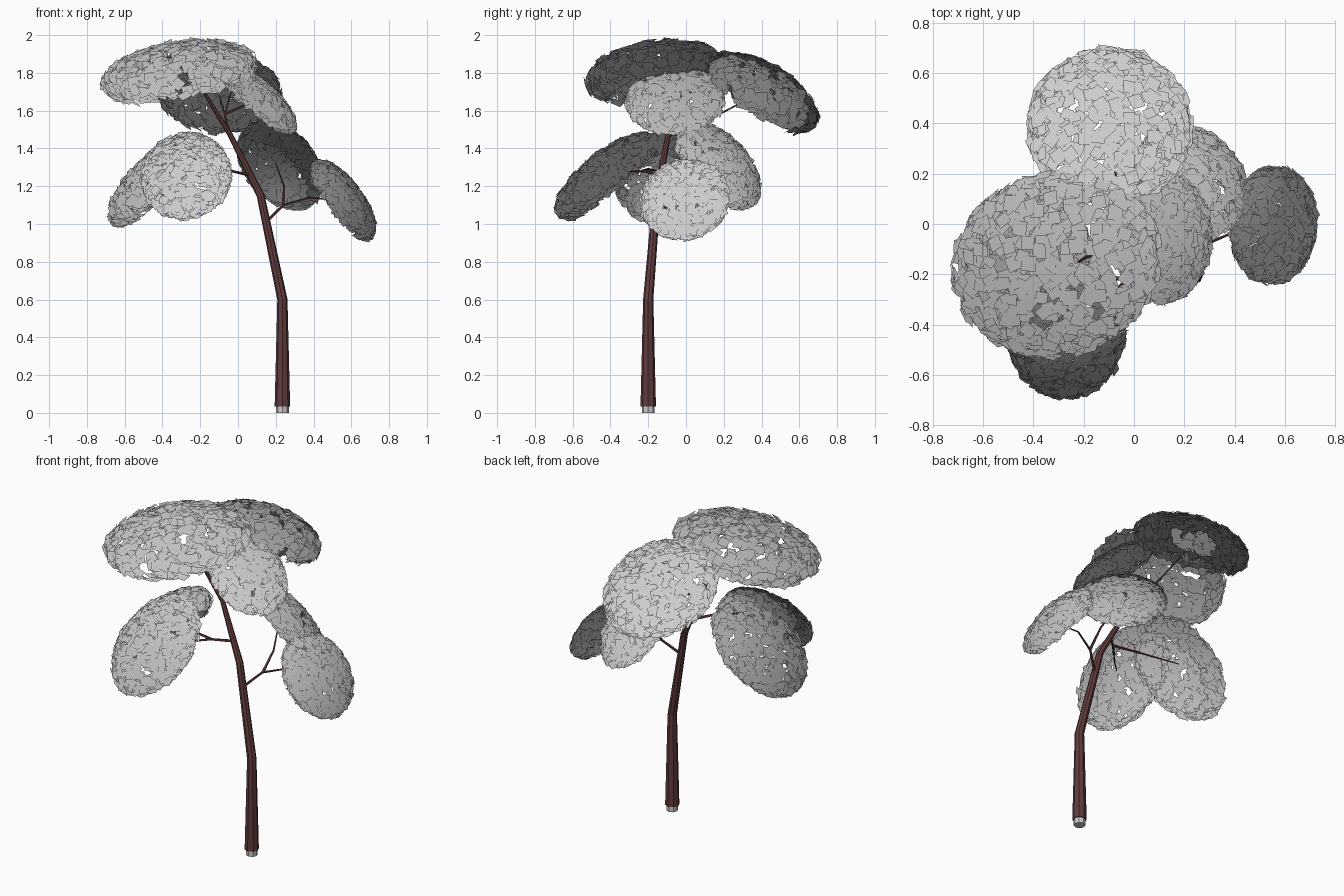
import bpy, math, random
from mathutils import Vector

if "Cube" in bpy.data.objects:
    bpy.data.objects.remove(bpy.data.objects["Cube"])

random.seed(7)
bark = bpy.data.materials.new("bark")
bark.diffuse_color = (0.12, 0.045, 0.045, 1)
bark.use_nodes = True
bark.node_tree.nodes["Principled BSDF"].inputs["Base Color"].default_value = bark.diffuse_color
CROWN = Vector((0.08, 0.1, 0.95))


def make(name, verts, faces, mat=None):
    me = bpy.data.meshes.new(name)
    me.from_pydata(verts, [], faces)
    me.update()
    ob = bpy.data.objects.new(name, me)
    bpy.context.collection.objects.link(ob)
    if mat:
        me.materials.append(mat)
    return ob


def tube(name, path, radii, sides=6, mat=bark):
    """Tapered low-poly limb following a list of points."""
    pts = [Vector(p) for p in path]
    verts, faces = [], []
    for i, p in enumerate(pts):
        d = (pts[min(i + 1, len(pts) - 1)] - pts[max(i - 1, 0)]).normalized()
        ref = Vector((0, 1, 0)) if abs(d.y) < 0.9 else Vector((1, 0, 0))
        a = d.cross(ref).normalized()
        b = d.cross(a)
        for k in range(sides):
            t = 2 * math.pi * k / sides
            verts.append(p + (a * math.cos(t) + b * math.sin(t)) * radii[i])
    for i in range(len(pts) - 1):
        for k in range(sides):
            n = (k + 1) % sides
            faces.append((i * sides + k, i * sides + n, (i + 1) * sides + n, (i + 1) * sides + k))
    faces.append(tuple(range(sides))[::-1])
    faces.append(tuple(range((len(pts) - 1) * sides, len(pts) * sides)))
    return make(name, verts, faces, mat)


def leaf_dome(name, lo, hi, normal, count, size, height=0.5):
    """Tilted half-ellipsoid shell of square leaf cards, fitted to a box."""
    n = Vector(normal).normalized()
    t = n.cross(Vector((0, 0, 1))).normalized()
    u = n.cross(t)
    pts, nrm = [], []
    for i in range(count):
        z = 1 - 1.55 * (i + 0.5) / count          # rolls under the rim
        r = math.sqrt(1 - z * z)
        a = i * math.pi * (3 - math.sqrt(5)) + random.uniform(-0.3, 0.3)
        x, y = r * math.cos(a), r * math.sin(a)
        j = random.uniform(0.9, 1.0)
        pts.append((t * x * 0.9 + u * y + n * z * height) * j)
        nrm.append(t * x / 0.9 + u * y + n * z / height)
    pad = size * 0.4
    for ax in range(3):                            # fit to the target box
        c0, c1 = min(p[ax] for p in pts), max(p[ax] for p in pts)
        s = (hi[ax] - lo[ax] - 2 * pad) / (c1 - c0)
        for p, q in zip(pts, nrm):
            p[ax] = lo[ax] + pad + (p[ax] - c0) * s
            q[ax] /= s
    verts, faces, soft = [], [], []
    for p, q in zip(pts, nrm):
        q = (q.normalized() + Vector([random.uniform(-0.3, 0.3) for _ in range(3)])).normalized()
        a = q.orthogonal().normalized()
        b = q.cross(a)
        w = random.uniform(0, math.pi)
        a, b = a * math.cos(w) + b * math.sin(w), b * math.cos(w) - a * math.sin(w)
        h = size * random.uniform(0.45, 0.58)
        k = len(verts)
        verts += [p - a * h - b * h, p + a * h - b * h, p + a * h + b * h, p - a * h + b * h]
        faces.append((k, k + 1, k + 2, k + 3))
        soft += [((p - CROWN).normalized() * 0.7 + n * 0.4).normalized()] * 4
    ob = make(name, verts, faces)
    # Foliage shading: normals radiate from the middle of the crown
    ob.data.polygons.foreach_set("use_smooth", [True] * len(faces))
    ob.data.normals_split_custom_set_from_vertices(soft)
    return ob


# Trunk and its grey foot
tube("trunk", [(0.235, -0.2, 0.035), (0.235, -0.2, 0.6), (0.12, -0.155, 1.15),
               (-0.04, -0.095, 1.47), (-0.17, -0.12, 1.68), (-0.22, -0.15, 1.76)],
     [0.041, 0.027, 0.021, 0.014, 0.009, 0.005], 8)
tube("trunk_foot", [(0.235, -0.2, 0), (0.235, -0.2, 0.04)], [0.034, 0.034], 8, None)

# Branches reaching to each leaf cluster
branches = {
    "branch_right": [(0.15, -0.165, 1.01), (0.24, -0.1, 1.1), (0.38, -0.04, 1.14), (0.55, -0.02, 1.12)],
    "branch_back_right": [(0.24, -0.1, 1.1), (0.245, 0.0, 1.2), (0.2, 0.12, 1.32)],
    "branch_left_front": [(0.06, -0.135, 1.26), (-0.03, -0.22, 1.28), (-0.15, -0.35, 1.28), (-0.25, -0.45, 1.3)],
    "branch_left": [(-0.03, -0.22, 1.28), (-0.2, -0.2, 1.29), (-0.45, -0.14, 1.28)],
    "branch_back": [(-0.04, -0.095, 1.47), (-0.06, 0.1, 1.54), (-0.08, 0.25, 1.62), (-0.1, 0.35, 1.68)],
    "branch_top": [(-0.04, -0.095, 1.47), (-0.07, -0.1, 1.58), (-0.03, -0.08, 1.72)],
    "branch_top_right": [(-0.07, -0.1, 1.58), (0.04, -0.08, 1.63), (0.13, -0.07, 1.66)],
}
for name, path in branches.items():
    tube(name, path, [0.009 - 0.006 * i / (len(path) - 1) for i in range(len(path))], 5)

# Leaf clusters: box low corner, box high corner, facing, card count, card size
leaf_dome("leaves_top", (-0.74, -0.55, 1.62), (0.12, 0.23, 2.0), (-0.2, -0.15, 0.95), 750, 0.054, 0.5)
leaf_dome("leaves_back", (-0.44, 0.06, 1.46), (0.25, 0.72, 1.93), (0.05, 0.5, 0.85), 750, 0.05, 0.5)
leaf_dome("leaves_top_right", (-0.1, -0.33, 1.46), (0.32, 0.22, 1.85), (0.6, -0.05, 0.8), 800, 0.042, 0.4)
leaf_dome("leaves_left_front", (-0.53, -0.71, 1.01), (-0.02, -0.13, 1.5), (-0.05, -0.7, 0.7), 900, 0.042, 0.4)
leaf_dome("leaves_left", (-0.7, -0.4, 0.97), (-0.15, 0.17, 1.5), (-0.7, 0.05, 0.7), 850, 0.044, 0.4)
leaf_dome("leaves_back_right", (-0.02, -0.07, 1.06), (0.47, 0.41, 1.56), (0.45, 0.6, 0.65), 850, 0.044, 0.42)
leaf_dome("leaves_right", (0.37, -0.25, 0.9), (0.74, 0.24, 1.35), (0.75, -0.1, 0.65), 900, 0.04, 0.42)
